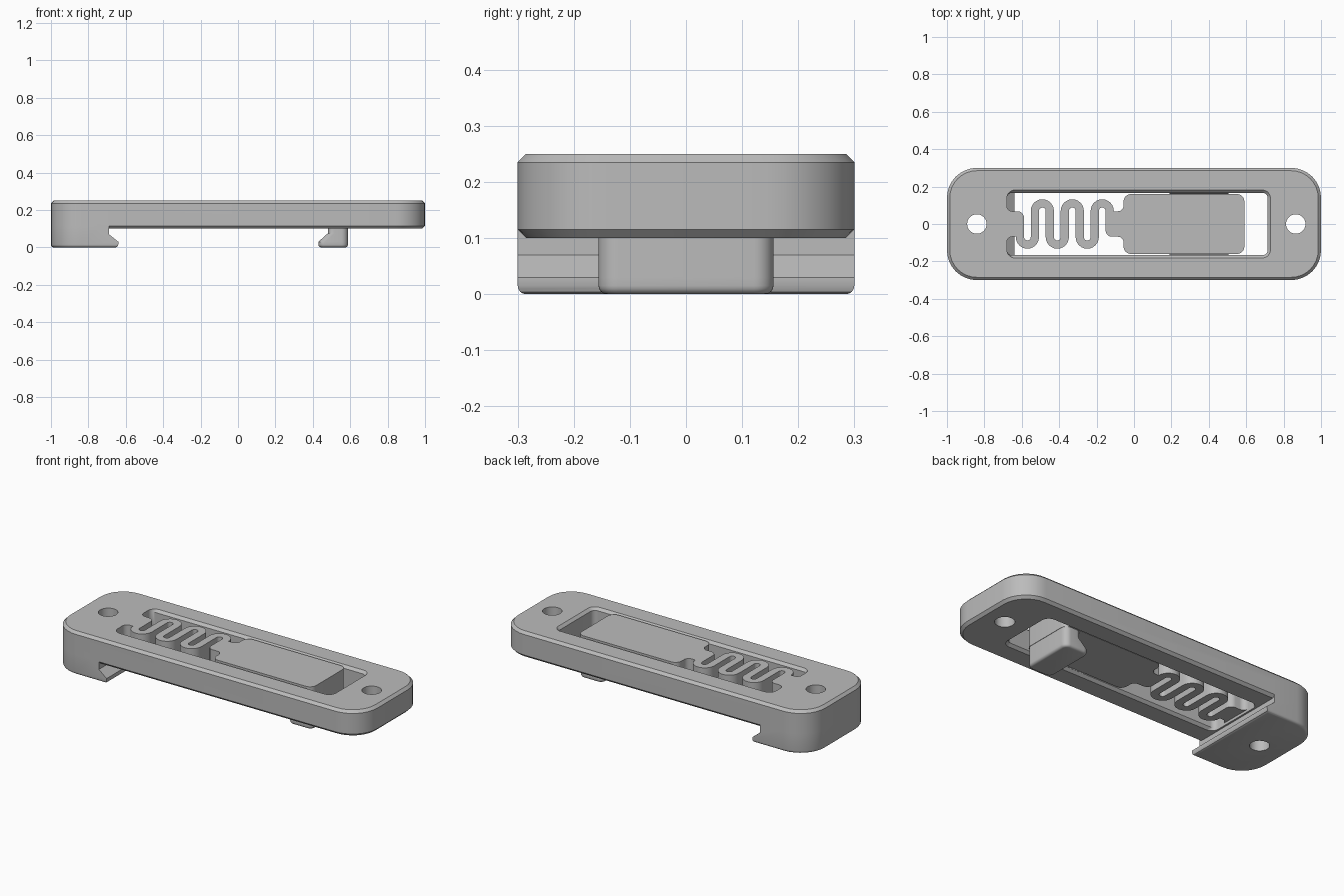
import bpy, bmesh, math

cube = bpy.data.objects.get("Cube")
if cube:
    bpy.data.objects.remove(cube, do_unlink=True)

grey = bpy.data.materials.new("plain grey")
grey.use_nodes = True
COLOUR = (0.5, 0.5, 0.5, 1)
grey.diffuse_color = COLOUR
grey.node_tree.nodes["Principled BSDF"].inputs["Base Color"].default_value = COLOUR

TOP, UNDER, EDGE = 0.25, 0.10, 0.015


def arc(cx, cy, r, start, end, steps=8):
    return [(cx + r * math.cos(math.radians(start + (end - start) * i / steps)),
             cy + r * math.sin(math.radians(start + (end - start) * i / steps)))
            for i in range(steps + 1)]


def rounded(x0, x1, hy, r, inset=0.0):
    """Counter-clockwise rounded rectangle centred on y = 0."""
    x0, x1, hy, r = x0 + inset, x1 - inset, hy - inset, r - inset
    return (arc(x1 - r, hy - r, r, 0, 90) + arc(x0 + r, hy - r, r, 90, 180)
            + arc(x0 + r, r - hy, r, 180, 270) + arc(x1 - r, r - hy, r, 270, 360))


def loft(name, levels):
    """Closed solid through matching outlines, given as (z, outline)."""
    bm = bmesh.new()
    rings = [[bm.verts.new((x, y, z)) for x, y in pts] for z, pts in levels]
    n = len(rings[0])
    for low, high in zip(rings, rings[1:]):
        for i in range(n):
            j = (i + 1) % n
            bm.faces.new((low[i], low[j], high[j], high[i]))
    bm.faces.new(rings[0][::-1])
    bm.faces.new(rings[-1])
    bmesh.ops.recalc_face_normals(bm, faces=bm.faces)
    mesh = bpy.data.meshes.new(name)
    bm.to_mesh(mesh)
    bm.free()
    mesh.materials.append(grey)
    obj = bpy.data.objects.new(name, mesh)
    bpy.context.collection.objects.link(obj)
    return obj


def prism(name, pts, z0, z1):
    return loft(name, [(z0, pts), (z1, pts)])


def along_y(name, profile, y0, y1):
    """Extrude an (x, z) profile between two y positions."""
    obj = prism(name, profile, y0, y1)
    for v in obj.data.vertices:
        x, z, y = v.co
        v.co = (x, y, z)
    obj.data.flip_normals()
    return obj


def combine(obj, other, operation):
    mod = obj.modifiers.new("combine", 'BOOLEAN')
    mod.operation, mod.object, mod.solver = operation, other, 'EXACT'
    bpy.context.view_layer.objects.active = obj
    bpy.ops.object.modifier_apply(modifier=mod.name)
    bpy.data.objects.remove(other, do_unlink=True)


def round_bottom(shape):
    """Levels of a small quarter-round bottom edge; shape(inset) gives outlines."""
    return [(EDGE * (1 - math.cos(a)), shape(EDGE * (1 - math.sin(a))))
            for a in (math.pi / 2 * i / 4 for i in range(5))]


# Frame plate with chamfered rims
def body(inset=0.0):
    return rounded(-1, 1, 0.3, 0.16, inset)


frame = loft("frame", [(UNDER, body(EDGE)), (UNDER + EDGE, body()),
                       (TOP - EDGE, body()), (TOP, body(EDGE))])

# Undercut foot at the end of the frame
foot = loft("foot", round_bottom(body) + [(0.2, body())])
undercut = along_y("undercut", [(-0.655, -0.1), (-0.655, 0), (-0.645, 0.004), (-0.64, 0.015),
                                (-0.64, 0.03), (-0.69, 0.07), (-0.69, 0.3),
                                (1.2, 0.3), (1.2, -0.1)], -0.5, 0.5)
combine(foot, undercut, 'DIFFERENCE')
combine(frame, foot, 'UNION')


# Window opening, chamfered on three sides, kept clear of the foot lip
def opening(grow=0.0):
    return rounded(-0.68, 0.715 + grow, 0.167 + grow, 0.03 + grow)


window = loft("window", [(0.075, opening(EDGE)), (UNDER, opening(EDGE)),
                         (UNDER + EDGE, opening()), (TOP - EDGE, opening()),
                         (TOP, opening(EDGE)), (0.3, opening(EDGE))])
combine(frame, window, 'DIFFERENCE')

# Screw holes
for x in (-0.84, 0.865):
    hole = prism("hole", arc(x, 0, 0.052, 0, 350, 35), -0.1, 0.4)
    combine(frame, hole, 'DIFFERENCE')

# Guide ridges on the window walls
for side, name in ((1, "back_guide"), (-1, "front_guide")):
    bm_levels = [(z, [(0.19, side * y), (0.505, side * y),
                      (0.505, side * 0.172), (0.19, side * 0.172)])
                 for z, y in ((0.115, 0.166), (0.13, 0.159), (0.17, 0.159), (0.22, 0.166))]
    loft(name, bm_levels)

# Sliding pad
pad = prism("latch_pad", rounded(-0.056, 0.59, 0.16, 0.04), UNDER + EDGE, TOP)

# Hook under the pad, with a sloping catch
def hook_shape(inset=0.0, back=0.0):
    return rounded(0.43 + back + inset, 0.588 - inset, 0.156 - inset, 0.035 - inset)


hook = loft("hook", round_bottom(hook_shape)
            + [(0.03, hook_shape()), (0.075, hook_shape(back=0.05)),
               (0.13, hook_shape(back=0.05))])
combine(pad, hook, 'UNION')

# Serpentine spring ribbon
PITCH, HALF, REACH = 0.08, 0.022, 0.07
inner, outer = [], []
for i in range(7):
    x = -0.61 + PITCH * i
    down = i % 2 == 0
    if i == 0:
        inner.append((x + HALF, 0))
        outer.append((x - HALF, 0))
    if i == 6:
        inner.append((x + HALF, 0))
        outer.append((x - HALF, 0))
        break
    centre, sign = x + PITCH / 2, (-1 if down else 1)
    big = arc(centre, sign * REACH, PITCH / 2 + HALF, 180, 180 - sign * 180, 12)
    small = arc(centre, sign * REACH, PITCH / 2 - HALF, 180, 180 - sign * 180, 12)
    inner += small if down else big
    outer += big if down else small
spring = prism("spring", outer + inner[::-1], UNDER + EDGE, TOP)


# Flared blocks joining the spring to the frame and the pad
def flare(name, wall, direction, length):
    half, fillet, corner = 0.068, 0.03, 0.035
    upper = (arc(fillet, half + fillet, fillet, 180, 270)
             + arc(length - corner, half - corner, corner, 90, 0))
    pts = upper + [(x, -y) for x, y in reversed(upper)]
    return prism(name, [(wall + direction * x, y) for x, y in pts], UNDER + EDGE, TOP)


combine(spring, flare("root", -0.68, 1, 0.092), 'UNION')
combine(spring, flare("neck", -0.056, -1, 0.096), 'UNION')

# Smooth the curved walls, keep the corners crisp
bpy.ops.object.select_all(action='DESELECT')
for obj in (frame, pad, spring):
    obj.select_set(True)
bpy.context.view_layer.objects.active = frame
bpy.ops.object.shade_smooth_by_angle(angle=math.radians(30))
